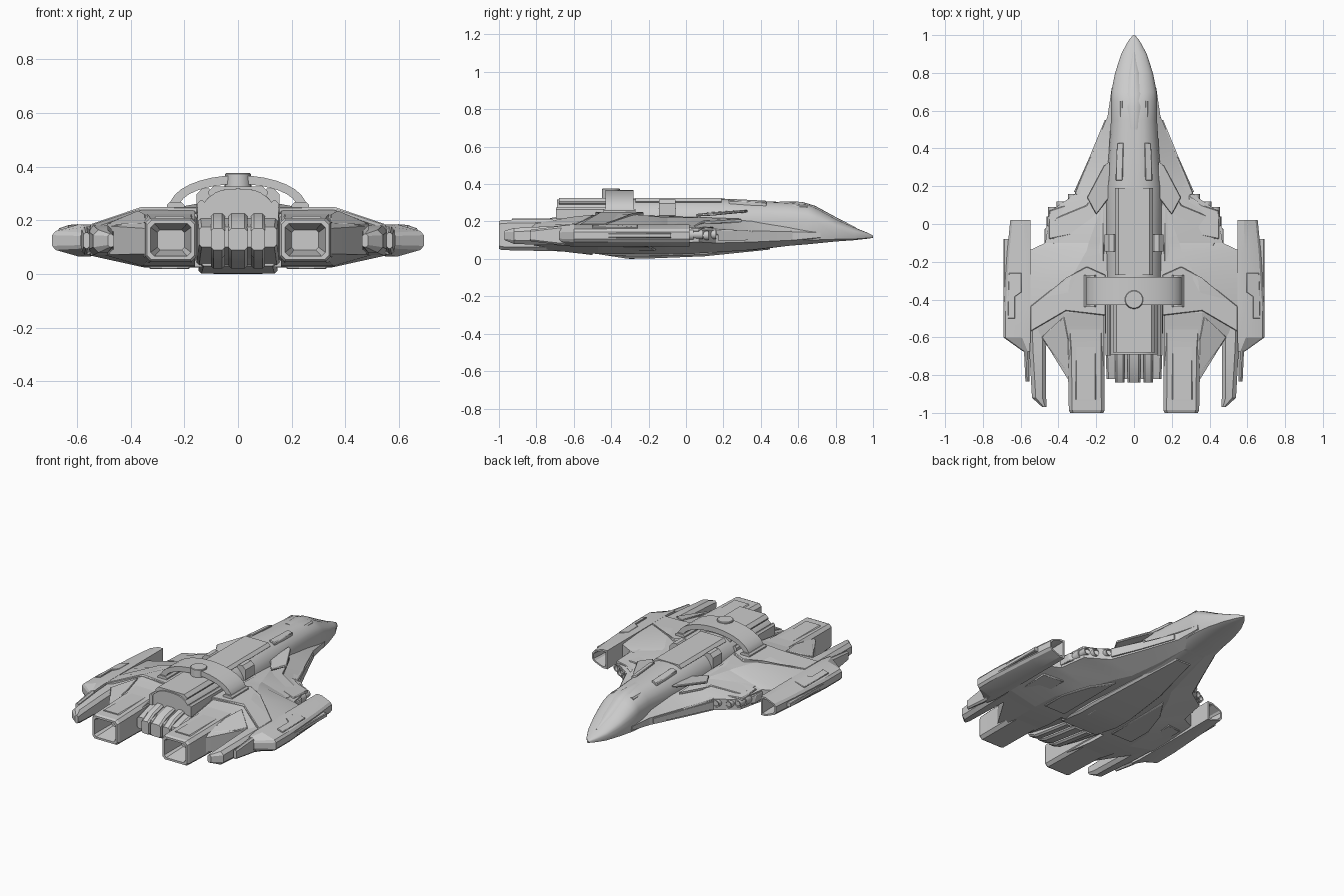
import bpy, bmesh, math
from mathutils import Vector

grey = bpy.data.materials.new("hull_grey")
grey.diffuse_color = (0.6, 0.6, 0.6, 1)


def finish(name, bm, mirror=False, angle=25, bevel=0):
    bmesh.ops.recalc_face_normals(bm, faces=bm.faces)
    me = bpy.data.meshes.new(name)
    for f in bm.faces:
        f.smooth = True
    bm.to_mesh(me)
    bm.free()
    me.set_sharp_from_angle(angle=math.radians(angle))
    me.materials.append(grey)
    ob = bpy.data.objects.new(name, me)
    bpy.context.collection.objects.link(ob)
    if bevel:
        m = ob.modifiers.new("bevel", 'BEVEL')
        m.width, m.segments = bevel, 1
    if mirror:
        m = ob.modifiers.new("mirror", 'MIRROR')
        m.use_mirror_merge = False
    return ob


def loft(name, rings, mirror=False, angle=25, bevel=0):
    """Skin closed rings of 3D points and cap both ends."""
    bm = bmesh.new()
    vs = [[bm.verts.new(p) for p in r] for r in rings]
    n = len(vs[0])
    for a, b in zip(vs, vs[1:]):
        for i in range(n):
            bm.faces.new((a[i], a[(i + 1) % n], b[(i + 1) % n], b[i]))
    bm.faces.new(vs[0])
    bm.faces.new(vs[-1])
    return finish(name, bm, mirror, angle, bevel)


def sym(half, y):
    """Full ring from a half profile that starts and ends on x = 0."""
    return [(x, y, z) for x, z in half] + [(-x, y, z) for x, z in half[-2:0:-1]]


def rect(y, x0, x1, z0, z1, c=0.01):
    """Chamfered rectangle ring."""
    return [(x, y, z) for x, z in ((x0 + c, z0), (x1 - c, z0), (x1, z0 + c), (x1, z1 - c),
            (x1 - c, z1), (x0 + c, z1), (x0, z1 - c), (x0, z0 + c))]


def box(name, x0, x1, y0, y1, z0, z1, c=0.008, mirror=True):
    return loft(name, [rect(y0, x0, x1, z0, z1, c), rect(y1, x0, x1, z0, z1, c)], mirror)


def plate(name, pts, t, mirror=True, bevel=0.004):
    """Panel through 3D points, thickened downwards."""
    return loft(name, [pts, [(x, y, z - t) for x, y, z in pts]], mirror, bevel=bevel)


def cyl(name, c, r, y0, y1, mirror=True, n=16):
    ring = lambda y, k: [(c[0] + k * math.cos(2 * math.pi * i / n), y,
                          c[1] + k * math.sin(2 * math.pi * i / n)) for i in range(n)]
    return loft(name, [ring(y0, r), ring(y1, r), ring(y1, r * .7), ring(y1 - .03, r * .65)], mirror, 40)


# Fuselage: one rounded section scaled along the length
SECTION = [(0, 0), (.6, 0), (.95, .1), (1, .3), (1, .6), (.95, .73), (.87, .81), (.75, .88),
           (.6, .94), (.42, .98), (.2, .995), (0, 1)]
stations = [(1.0, .005, .112, .125), (.97, .03, .108, .14), (.9, .068, .1, .168), (.8, .1, .093, .215),
            (.7, .12, .083, .272), (.65, .122, .078, .293), (.55, .122, .07, .302), (.35, .135, .045, .312),
            (.2, .15, .03, .322), (0, .15, .014, .322), (-.2, .15, .003, .322), (-.3, .148, .0, .322),
            (-.48, .146, .03, .32), (-.69, .14, .075, .318)]
loft("fuselage", [sym([(w * x, b + (t - b) * z) for x, z in SECTION], y) for y, w, b, t in stations], angle=30)

# Delta hull: y, bottom x/z, edge x/low/high, top x/z
hull = [(.72, .05, .088, .118, .115, .14, .08, .165), (.57, .07, .072, .14, .10, .145, .10, .185),
        (.35, .11, .048, .23, .09, .15, .13, .205), (.16, .15, .035, .31, .085, .155, .15, .215),
        (.07, .20, .03, .44, .09, .155, .18, .22), (-.10, .27, .025, .47, .085, .16, .24, .225),
        (-.14, .28, .025, .555, .085, .165, .25, .225), (-.30, .35, .025, .555, .075, .178, .34, .24),
        (-.47, .36, .027, .555, .07, .18, .36, .238), (-.58, .355, .03, .50, .072, .18, .355, .22),
        (-.83, .33, .06, .345, .075, .17, .33, .19)]
loft("delta_hull", [sym([(0, zb), (xb, zb), (w, e0), (w, e1), (xt, zt), (0, zt)], y)
                    for y, xb, zb, w, e0, e1, xt, zt in hull[:9]], angle=12)
# Rear wing halves, leaving the slot for the tail open
loft("rear_wing", [[(.16, y, zb), (xb, y, zb), (w, y, e0), (w, y, e1), (xt, y, zt), (.16, y, zt)]
                   for y, xb, zb, w, e0, e1, xt, zt in hull[8:]], True, 12)

# Engine nacelles with hollow nozzles
loft("engine_nacelle", [rect(-.42, .155, .37, .03, .235, .02), rect(-.65, .155, .352, .04, .216, .02),
                        rect(-.985, .155, .345, .047, .208, .018), rect(-1, .162, .338, .054, .201, .016),
                        rect(-1, .175, .325, .067, .188, .014), rect(-.86, .2, .3, .09, .165, .01)], True, 15)
box("nacelle_top_strip", .2, .31, -.93, -.5, .2, .216, .006)

# Shoulder armour plates
plate("shoulder_plate", [(.15, -.27, .25), (.25, -.225, .25), (.36, -.285, .248), (.548, -.435, .186),
                         (.548, -.57, .186), (.36, -.46, .248), (.15, -.485, .25)], .025)
plate("rear_shoulder_panel", [(.37, -.49, .238), (.49, -.6, .187), (.345, -.8, .19), (.345, -.62, .225)], .02)
plate("forward_wing_panel", [(.16, .3, .215), (.25, .1, .205), (.42, .03, .168), (.43, -.1, .172),
                             (.35, -.25, .22), (.16, -.2, .232)], .02)

# Canard winglets and long side strakes
plate("canard", [(.13, .33, .262), (.16, .31, .262), (.25, .14, .245), (.20, .05, .24), (.13, .14, .25)], .014)
plate("side_strake", [(.11, .57, .15), (.14, .57, .15), (.165, .40, .152), (.235, .35, .152),
                      (.315, .16, .158), (.2, .1, .19), (.12, .3, .19)], .03)
loft("side_panel", [[(x - .03, y, z0), (x, y, z0), (x, y, z1), (x - .03, y, z1)]
                    for y, x, z0, z1 in ((.55, .155, .108, .138), (.34, .242, .1, .142), (.17, .318, .097, .146))], True)

# Canopy and dorsal details
loft("canopy", [sym([(0, b), (w, b), (w * .85, b + (t - b) * .7), (w * .45, t - .003), (0, t)], y)
                for y, w, b, t in ((.91, .01, .13, .167), (.8, .036, .18, .224), (.69, .048, .24, .284),
                                   (.62, .05, .25, .305), (.5, .038, .26, .308))], angle=35)
box("canopy_side_block", .055, .08, .55, .65, .24, .288)
plate("dorsal_panel", [(.055, .43, .312), (.09, .43, .302), (.098, .23, .312), (.06, .23, .322)], .03)
box("dorsal_spine_front", -.1, .1, -.27, .19, .29, .326, .018, False)
box("dorsal_side_clamp", .085, .155, -.145, -.055, .21, .318, .022)
box("dorsal_spine_rear", -.112, .112, -.68, -.3, .28, .326, .02, False)
box("dorsal_rail", .122, .15, -.695, -.3, .19, .275, .01)

# Arch over the back with its round hatch
N = 16
outer = [(.255 * math.sin(a), .25 + .118 * math.cos(a)) for a in [math.pi * (i / N - .5) for i in range(N + 1)]]
inner = [(x * .86, .25 + (z - .25) * .72) for x, z in reversed(outer)]
loft("dorsal_arch", [[(x, y, z) for x, z in outer + inner] for y in (-.43, -.28)], angle=40)
bm = bmesh.new()
bmesh.ops.create_cone(bm, cap_ends=True, segments=24, radius1=.05, radius2=.048, depth=.055)
bmesh.ops.translate(bm, verts=bm.verts, vec=Vector((0, -.4, .348)))
finish("round_hatch", bm, bevel=.003)
box("arch_foot", .2, .265, -.44, -.27, .235, .268, .01)

# Outboard pods with open intakes
def pod(y, w, k=1):
    s = .55 + .3 * (w - .55)
    p = [(.548, .065), (s, .065), (w - .012, .09), (w, .105), (w, .145), (w - .012, .16), (s, .185), (.548, .185)]
    cx = (w + .548) / 2
    return [(cx + (x - cx) * k, y, .125 + (z - .125) * k) for x, z in p]
loft("outer_pod", [pod(-.12, .65, .6), pod(.02, .655, .8), pod(.02, .655), pod(-.15, .672), pod(-.45, .692),
                   pod(-.6, .692), pod(-.675, .59, .85)], True, 20)
plate("pod_top_panel", [(.595, -.26, .185), (.662, -.26, .168), (.668, -.5, .17), (.63, -.5, .183),
                        (.63, -.385, .183), (.595, -.36, .186)], .02, bevel=.002)
box("pod_side_strip", .66, .69, -.42, -.08, .112, .138, .004)

# Tail fins beside the pods
loft("pod_tail_fin", [rect(-.5, .545, .59, .075, .175, .01), rect(-.68, .553, .582, .075, .175, .01),
                      rect(-.835, .553, .575, .095, .155, .008)], True)
loft("inner_tail_fin", [rect(-.5, .46, .56, .07, .182, .02), rect(-.66, .465, .555, .072, .178, .02),
                        rect(-.92, .465, .54, .08, .165, .02), rect(-.97, .462, .485, .1, .15, .008)], True)

# Gun clusters in front of the wings
for i, (x, z, y1) in enumerate(((.325, .13, .16), (.385, .125, .12), (.43, .13, .09))):
    cyl("gun_barrel_%d" % i, (x, z), .024, -.05, y1)
    cyl("gun_collar_%d" % i, (x, z), .032, -.05, y1 - .05)
plate("gun_cover", [(.29, .15, .17), (.36, .1, .17), (.45, .07, .165), (.45, -.08, .17), (.3, -.05, .2)], .02)
plate("wing_notch_tip", [(.45, .0, .15), (.475, -.03, .15), (.475, -.12, .15), (.45, -.14, .15)], .05)

# Tail flaps between the nacelles
loft("tail_base", [rect(-.45, -.155, .155, .03, .24), rect(-.68, -.15, .15, .07, .21),
                   rect(-.82, -.145, .145, .1, .175)])
for x in (-.075, 0, .075):
    w = .026 if x else .035
    loft("tail_flap", [rect(-.5, x - w, x + w, .02, .25), rect(-.68, x - w, x + w, .045, .228),
                       rect(-.78, x - w, x + w, .06, .205), rect(-.84, x - w, x + w, .09, .17)])

# Belly panels
loft("belly_keel", [rect(y, -w, w, z, .1, .012) for y, w, z in
                    ((.45, .06, .05), (.1, .12, .014), (-.2, .148, .002), (-.32, .148, .002), (-.5, .14, .03))])
plate("belly_panel", [(.18, .05, .04), (.27, -.08, .04), (.33, -.26, .04), (.33, -.42, .04), (.18, -.42, .04)], .022)
plate("belly_wing_panel", [(.40, -.16, .06), (.52, -.2, .083), (.52, -.44, .081), (.40, -.47, .055)], .018)
